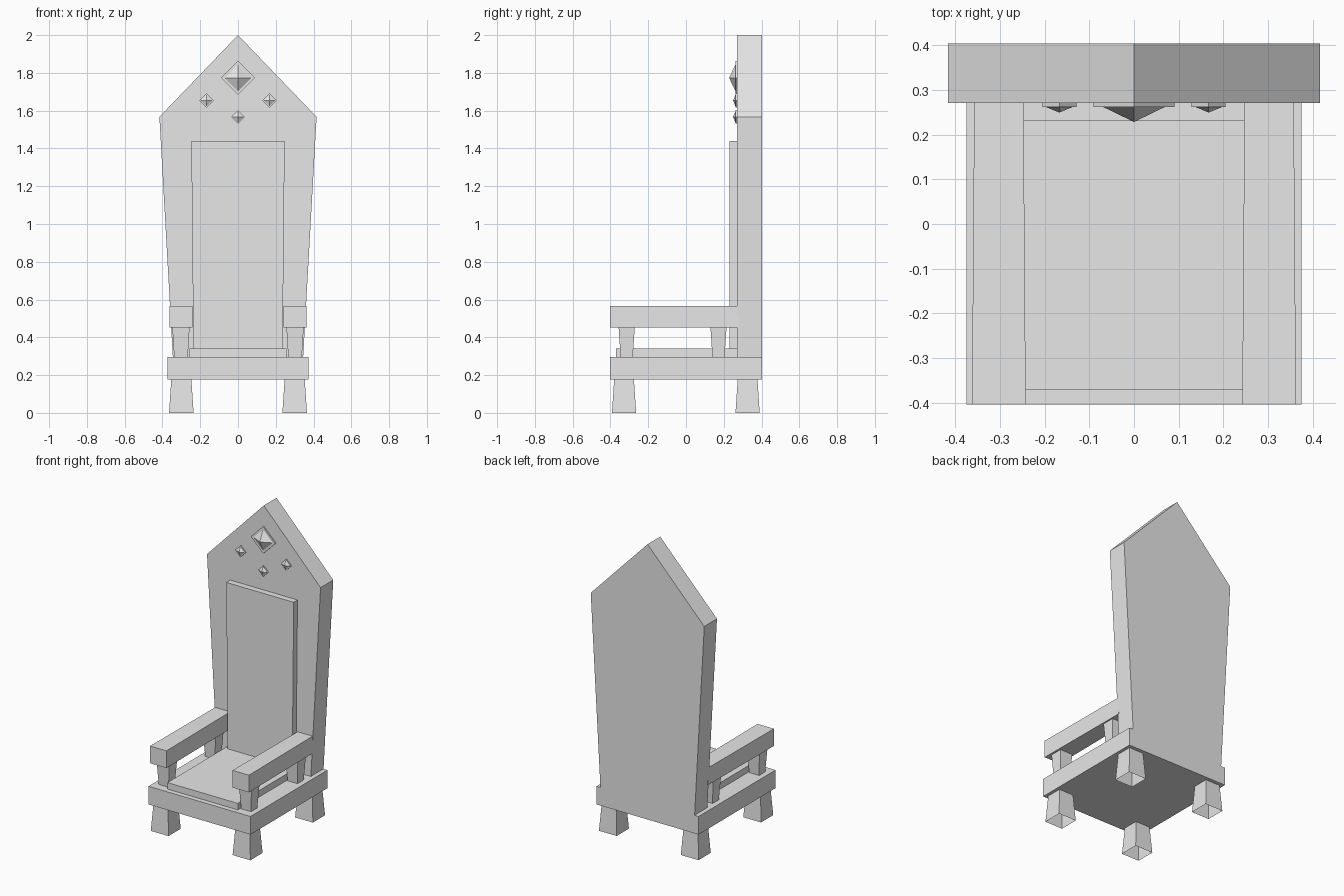
import bpy
import bmesh

cube = bpy.data.objects.get("Cube")
if cube:
    bpy.data.objects.remove(cube, do_unlink=True)

grey = bpy.data.materials.new("plain_grey")
grey.use_nodes = True
colour = (0.8, 0.8, 0.8, 1)
grey.diffuse_color = colour
grey.node_tree.nodes["Principled BSDF"].inputs["Base Color"].default_value = colour


def loft(name, rings, open_start=False):
    """Join matching rings of points into one closed, flat-shaded part."""
    bm = bmesh.new()
    loops = [[bm.verts.new(p) for p in ring] for ring in rings]
    for a, b in zip(loops, loops[1:]):
        n = len(a)
        for i in range(n):
            j = (i + 1) % n
            if len(b) == 1:
                bm.faces.new((a[i], a[j], b[0]))
            else:
                bm.faces.new((a[i], a[j], b[j], b[i]))
    if not open_start:
        bm.faces.new(loops[0][::-1])
    if len(loops[-1]) > 2:
        bm.faces.new(loops[-1])
    bmesh.ops.recalc_face_normals(bm, faces=bm.faces)
    mesh = bpy.data.meshes.new(name)
    bm.to_mesh(mesh)
    bm.free()
    mesh.materials.append(grey)
    obj = bpy.data.objects.new(name, mesh)
    bpy.context.collection.objects.link(obj)
    return obj


def rect(x, y, z, hx, hy):
    return [(x - hx, y - hy, z), (x + hx, y - hy, z),
            (x + hx, y + hy, z), (x - hx, y + hy, z)]


def slab(name, profile, front, back):
    """Extrude a half outline of (x, z) points, mirrored in x, along y."""
    outline = profile + [(-x, z) for x, z in reversed(profile) if x > 0]
    loft(name, [[(x, y, z) for x, z in outline] for y in (front, back)])


def diamond(x, y, z, r):
    return [(x - r, y, z), (x, y, z - r), (x + r, y, z), (x, y, z + r)]


# Seat base and cushion
loft("seat_base", [rect(0, 0, z, 0.374, 0.403) for z in (0.177, 0.297)])
loft("seat_cushion", [rect(0, -0.05, z, 0.258, 0.32) for z in (0.295, 0.34)])

# Pointed backrest and its raised panel
slab("backrest", [(0.345, 0.297), (0.416, 1.567), (0, 2.0)], 0.27, 0.403)
slab("back_panel", [(0.236, 0.32), (0.247, 1.44)], 0.23, 0.28)

for side, s in (("left", 1), ("right", -1)):
    # Flared legs, hollow underneath
    for place, y in (("front", -0.328), ("back", 0.326)):
        loft(f"{place}_{side}_leg",
             [rect(s * 0.3, y, 0, 0.065, 0.064),
              rect(s * 0.3, y, 0.18, 0.053, 0.052)], open_start=True)

    # Armrest, slightly slimmer at the back
    loft(f"{side}_armrest",
         [[(s * (0.302 + a * w), y, 0.51 + b * 0.057)
           for a, b in ((-1, -1), (1, -1), (1, 1), (-1, 1))]
          for y, w in ((-0.403, 0.06), (0.28, 0.055))])

    # Armrest posts, wider at the top
    for place, y in (("front", -0.314), ("back", 0.172)):
        loft(f"{place}_{side}_arm_post",
             [rect(s * 0.302, y, 0.295, 0.036, 0.032),
              rect(s * 0.302, y, 0.46, 0.046, 0.043)])

# Diamond studs: thin plate with a pyramid on it
studs = {"large_stud": (0, 1.774, 0.09, 0.07, 0.228),
         "left_stud": (0.167, 1.654, 0.038, 0.031, 0.249),
         "right_stud": (-0.167, 1.654, 0.038, 0.031, 0.249),
         "lower_stud": (0, 1.567, 0.036, 0.03, 0.249)}
for name, (x, z, outer, inner, tip) in studs.items():
    loft(name, [diamond(x, 0.275, z, outer), diamond(x, 0.262, z, outer),
                diamond(x, 0.262, z, inner), [(x, tip, z)]])
